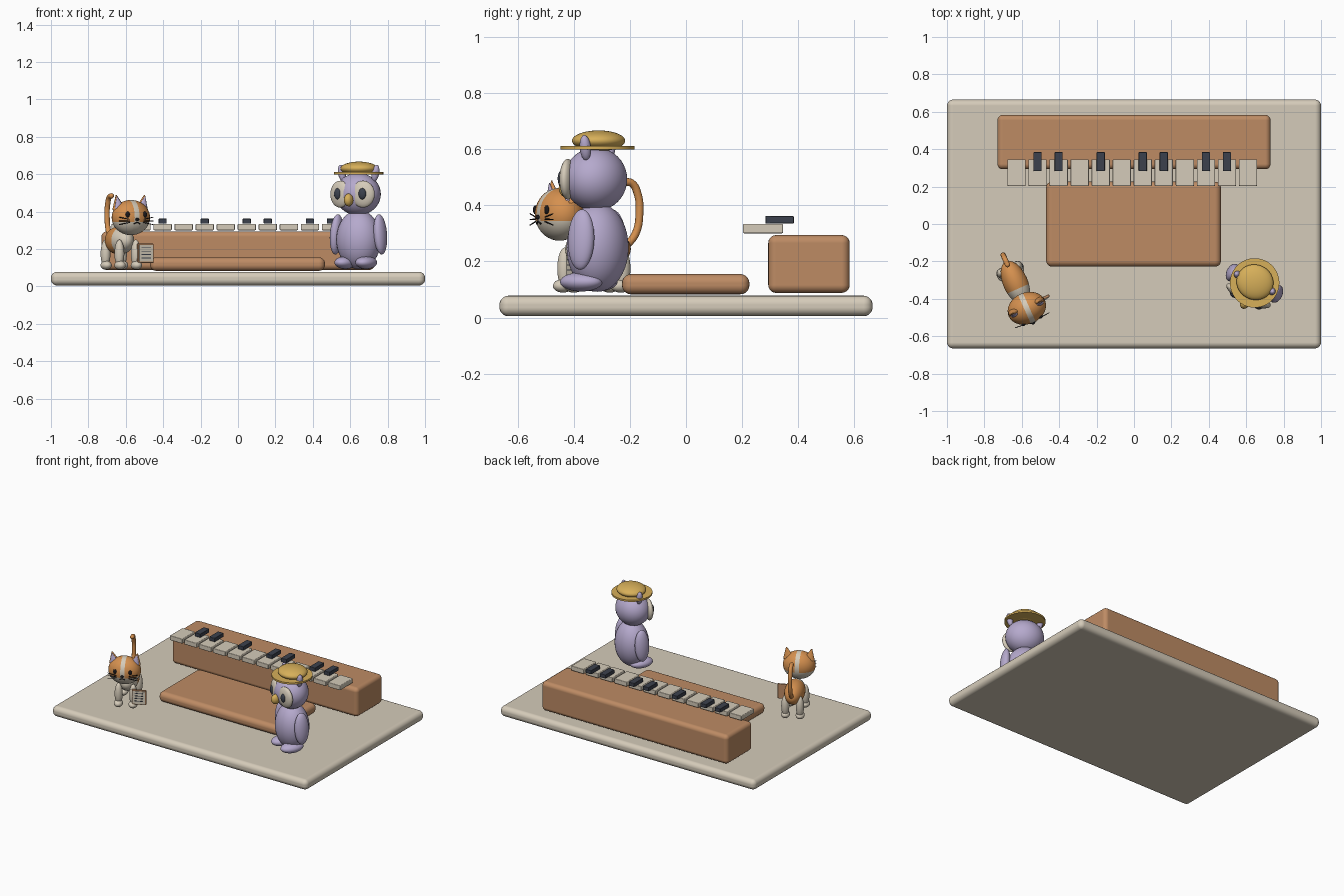
import bpy, bmesh, math
from mathutils import Matrix, Vector

cube = bpy.data.objects.get("Cube")
if cube:
    bpy.data.objects.remove(cube, do_unlink=True)


def material(name, r, g, b):
    lin = [(c / 255) ** 2.2 for c in (r, g, b)] + [1.0]
    m = bpy.data.materials.new(name)
    m.use_nodes = True
    m.diffuse_color = lin
    bsdf = m.node_tree.nodes["Principled BSDF"]
    bsdf.inputs["Base Color"].default_value = lin
    bsdf.inputs["Roughness"].default_value = 0.7
    return m


CREAM = material("cream", 212, 202, 184)
WOOD = material("wood brown", 188, 138, 100)
ORANGE = material("ginger orange", 212, 143, 80)
GOLD = material("straw gold", 214, 174, 90)
LILAC = material("lilac", 180, 168, 204)
DARK = material("charcoal", 62, 67, 78)
BLACK = material("near black", 32, 30, 32)

WORLD = Matrix.Identity(4)


def finish(name, bm, mats, place, smooth=True):
    me = bpy.data.meshes.new(name)
    for f in bm.faces:
        f.smooth = smooth
    bm.to_mesh(me)
    bm.free()
    for m in mats:
        me.materials.append(m)
    ob = bpy.data.objects.new(name, me)
    bpy.context.collection.objects.link(ob)
    ob.matrix_world = place
    return ob


def box(name, lo, hi, mat, bevel=0.0, place=WORLD, segments=5):
    lo, hi = Vector(lo), Vector(hi)
    bm = bmesh.new()
    bmesh.ops.create_cube(bm, size=1)
    bmesh.ops.scale(bm, vec=hi - lo, verts=bm.verts)
    bmesh.ops.translate(bm, vec=(lo + hi) / 2, verts=bm.verts)
    ob = finish(name, bm, [mat], place, smooth=bevel > 0)
    if bevel:
        mod = ob.modifiers.new("round", "BEVEL")
        mod.width, mod.segments = bevel, segments
        mod.harden_normals = True
    return ob


def ball(name, loc, radii, mats, place, cuts=(), rule=None, tilt=(0, 0, 0)):
    """Ellipsoid, optionally cut by planes and coloured by a rule on face centres."""
    bm = bmesh.new()
    bmesh.ops.create_uvsphere(bm, u_segments=32, v_segments=20, radius=1)
    rot = Matrix.Rotation(tilt[2], 4, "Z") @ Matrix.Rotation(tilt[1], 4, "Y") @ Matrix.Rotation(tilt[0], 4, "X")
    bmesh.ops.transform(bm, matrix=Matrix.Translation(loc) @ rot @ Matrix.Diagonal((*radii, 1)), verts=bm.verts)
    for co, no in cuts:
        bmesh.ops.bisect_plane(bm, geom=bm.verts[:] + bm.edges[:] + bm.faces[:], plane_co=co, plane_no=no)
    if rule:
        for f in bm.faces:
            f.material_index = rule(f.calc_center_median())
    return finish(name, bm, mats, place)


def cone(name, a, b, r1, r2, mat, place, sides=24, flat=1.0, smooth=True):
    """Cone or cylinder from a to b, flattened along local y."""
    a, b = Vector(a), Vector(b)
    bm = bmesh.new()
    bmesh.ops.create_cone(bm, cap_ends=True, segments=sides, radius1=r1, radius2=r2, depth=(b - a).length)
    rot = (b - a).to_track_quat("Z", "Y").to_matrix().to_4x4()
    bmesh.ops.transform(bm, matrix=rot, verts=bm.verts)
    bmesh.ops.scale(bm, vec=(1, flat, 1), verts=bm.verts)
    bmesh.ops.translate(bm, vec=(a + b) / 2, verts=bm.verts)
    ob = finish(name, bm, [mat], place, smooth)
    if smooth:
        for f in ob.data.polygons:
            f.use_smooth = len(f.vertices) == 4
        for e in ob.data.edges:
            e.use_edge_sharp = False
    return ob


# Base, bench and keyboard body
box("base", (-1, -0.665, 0.005), (1, 0.665, 0.078), CREAM, 0.032)
box("bench", (-0.47, -0.228, 0.083), (0.465, 0.226, 0.155), WOOD, 0.032)
box("keyboard_body", (-0.73, 0.293, 0.088), (0.73, 0.583, 0.294), WOOD, 0.028)

# Keys
first, step = -0.628, 0.1125
for i in range(12):
    x = first + i * step
    box(f"white_key_{i + 1}", (x - 0.049, 0.203, 0.3), (x + 0.049, 0.346, 0.334), CREAM, 0.005, segments=2)
for i in (1, 2, 4, 6, 7, 9, 10):
    x = first + i * step
    box(f"black_key_{i}", (x - 0.022, 0.283, 0.335), (x + 0.022, 0.384, 0.362), DARK, 0.003, segments=2)

# Owl
owl = Matrix.Translation((0.645, -0.315, 0)) @ Matrix.Rotation(math.radians(-26), 4, "Z")
ball("owl_body", (0, 0, 0.25), (0.122, 0.108, 0.158), [LILAC], owl)
ball("owl_head", (0, -0.008, 0.493), (0.125, 0.11, 0.113), [LILAC], owl)
ball("owl_beak", (0, -0.122, 0.462), (0.024, 0.03, 0.034), [GOLD], owl)
for side, s in (("left", 1), ("right", -1)):
    ball(f"owl_{side}_wing", (s * 0.13, -0.002, 0.278), (0.032, 0.05, 0.108), [LILAC], owl, tilt=(0, -s * 0.08, 0))
    ball(f"owl_{side}_foot", (s * 0.062, -0.035, 0.127), (0.052, 0.08, 0.034), [LILAC], owl)
    ball(f"owl_{side}_face_disc", (s * 0.068, -0.085, 0.493), (0.064, 0.026, 0.072), [CREAM], owl, tilt=(0, 0, s * 0.2))
    ball(f"owl_{side}_eye", (s * 0.074, -0.106, 0.495), (0.021, 0.014, 0.03), [DARK], owl, tilt=(0, 0, s * 0.2))
    ball(f"owl_{side}_ear_tuft", (s * 0.1, 0, 0.605), (0.02, 0.02, 0.046), [LILAC], owl, tilt=(0, s * 0.2, 0))
cone("hat_brim", (0, 0, 0.599), (0, 0, 0.611), 0.132, 0.132, GOLD, owl, sides=48)
ball("hat_crown", (0, 0.004, 0.63), (0.1, 0.094, 0.037), [GOLD], owl)

# Cat body, chest pale and back ginger
cat = Matrix.Translation((-0.64, -0.3, 0)) @ Matrix.Rotation(math.radians(24), 4, "Z")
ball("cat_body", (0, -0.015, 0.245), (0.066, 0.125, 0.075), [ORANGE, CREAM], cat,
     cuts=[((0, -0.05, 0), (0, 1, 0))], rule=lambda c: int(c.y < -0.05))
for side, s in (("left", 1), ("right", -1)):
    for end, y in (("front", -0.122), ("hind", 0.06)):
        ball(f"cat_{end}_{side}_leg", (s * 0.048, y, 0.175), (0.026, 0.028, 0.075), [CREAM], cat)
        ball(f"cat_{end}_{side}_paw", (s * 0.048, y - 0.008, 0.113), (0.029, 0.037, 0.024), [CREAM], cat)

# Cat head with pale muzzle and centre stripe
HEAD = Vector((0, -0.165, 0.368))
ball("cat_head", HEAD, (0.106, 0.084, 0.094), [ORANGE, CREAM], cat,
     cuts=[((0, 0, 0.345), (0, 0, 1)), ((0.014, 0, 0), (1, 0, 0)), ((-0.014, 0, 0), (1, 0, 0))],
     rule=lambda c: int(c.z < 0.345 or abs(c.x) < 0.014))
ball("cat_nose", (0, -0.25, 0.358), (0.011, 0.008, 0.008), [BLACK], cat)
for side, s in (("left", 1), ("right", -1)):
    cone(f"cat_{side}_ear", (s * 0.068, -0.155, 0.415), (s * 0.083, -0.16, 0.488), 0.036, 0.003, ORANGE, cat, flat=0.6)
    cone(f"cat_{side}_inner_ear", (s * 0.069, -0.168, 0.422), (s * 0.082, -0.168, 0.48), 0.027, 0.002, LILAC, cat, flat=0.58)
    ball(f"cat_{side}_eye", (s * 0.05, -0.237, 0.384), (0.012, 0.008, 0.016), [BLACK], cat)
    cone(f"cat_{side}_mouth", (0, -0.249, 0.343), (s * 0.018, -0.246, 0.334), 0.003, 0.003, BLACK, cat, sides=8)
    for k in (-1, 0, 1):
        cone(f"cat_{side}_whisker_{k + 2}", (s * 0.04, -0.24, 0.35 + k * 0.008),
             (s * 0.1, -0.235, 0.35 + k * 0.02), 0.0025, 0.002, BLACK, cat, sides=8)

# Cat tail
curve = bpy.data.curves.new("cat_tail", "CURVE")
curve.dimensions = "3D"
curve.bevel_depth, curve.bevel_resolution, curve.resolution_u = 0.014, 4, 10
curve.use_fill_caps = True
path = [(0.09, 0.25), (0.132, 0.3), (0.147, 0.38), (0.14, 0.44), (0.118, 0.478), (0.09, 0.484)]
spline = curve.splines.new("BEZIER")
spline.bezier_points.add(len(path) - 1)
for p, (y, z) in zip(spline.bezier_points, path):
    p.co = (0, y, z)
    p.handle_left_type = p.handle_right_type = "AUTO"
curve.materials.append(ORANGE)
tail = bpy.data.objects.new("cat_tail", curve)
bpy.context.collection.objects.link(tail)
tail.matrix_world = cat
ball("cat_tail_tip", (0, 0.09, 0.484), (0.014, 0.014, 0.014), [ORANGE], cat)

# Small board held beside the cat
box("board", (0.045, -0.158, 0.125), (0.138, -0.144, 0.228), WOOD, 0.003, cat, 2)
box("board_sheet", (0.052, -0.162, 0.132), (0.131, -0.157, 0.221), CREAM, place=cat)
for k in range(4):
    z = 0.15 + k * 0.018
    box(f"board_line_{k + 1}", (0.064, -0.164, z), (0.119, -0.161, z + 0.004), DARK, place=cat)
